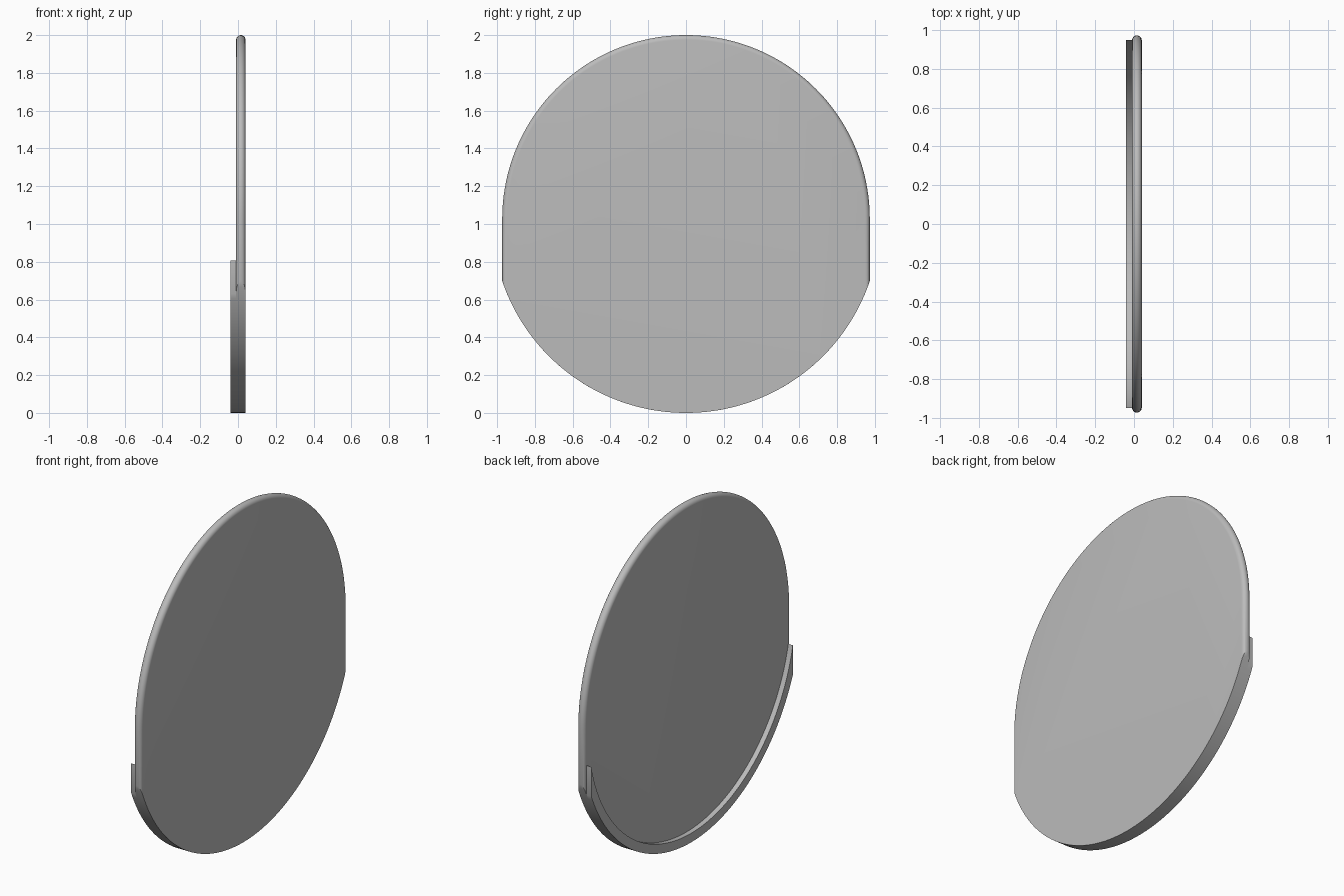
import bpy
import bmesh
from math import sin, cos, acos, pi

if "Cube" in bpy.data.objects:
    bpy.data.objects.remove(bpy.data.objects["Cube"], do_unlink=True)

CENTRE = 1.027      # height of the common arc centre
FOOT_R = 1.027      # lower arc
BODY_R = 0.973      # upper arc, flat sides and inner edge of the lip
EDGE_R = 0.025      # half thickness of the plate
PLATE_X = 0.015     # middle of the plate
LIP_X = (-0.04, -0.01)

grey = bpy.data.materials.new("light grey")
grey.use_nodes = True
colour = (0.5, 0.5, 0.5, 1)
grey.diffuse_color = colour
grey.node_tree.nodes["Principled BSDF"].inputs["Base Color"].default_value = colour


def arc(radius, start, end, steps):
    """Points (y, z) along an arc about the common centre."""
    angles = [start + (end - start) * i / steps for i in range(steps + 1)]
    return [(radius * cos(a), CENTRE + radius * sin(a)) for a in angles]


def finish(bm, name):
    bmesh.ops.recalc_face_normals(bm, faces=bm.faces)
    mesh = bpy.data.meshes.new(name)
    bm.to_mesh(mesh)
    bm.free()
    mesh.materials.append(grey)
    obj = bpy.data.objects.new(name, mesh)
    bpy.context.collection.objects.link(obj)
    bpy.ops.object.select_all(action='DESELECT')
    obj.select_set(True)
    bpy.context.view_layer.objects.active = obj
    bpy.ops.object.shade_smooth_by_angle(angle=pi / 6)
    return obj


def bridge(bm, a, b):
    for i in range(len(a)):
        j = (i + 1) % len(a)
        bm.faces.new((a[i], a[j], b[j], b[i]))


def plate_outline(inset):
    """Round top, straight sides, wider lower arc; only the top and sides inset."""
    r = BODY_R - inset
    corner = acos(r / FOOT_R)
    return arc(r, 0, pi, 96) + arc(FOOT_R, pi + corner, 2 * pi - corner, 80)


# Plate: outlines lofted through its thickness, giving a fully rounded edge
bm = bmesh.new()
rings = []
EDGE_STEPS = 12
for k in range(EDGE_STEPS + 1):
    t = pi * k / EDGE_STEPS
    x = PLATE_X - EDGE_R * cos(t)
    rings.append([bm.verts.new((x, y, z))
                  for y, z in plate_outline(EDGE_R * (1 - sin(t)))])
for a, b in zip(rings, rings[1:]):
    bridge(bm, a, b)
bm.faces.new(rings[0])
bm.faces.new(rings[-1])
finish(bm, "round_plate")

# Lip: curved ledge behind the lower edge, cut off vertically at both ends
bm = bmesh.new()
side = BODY_R - EDGE_R
sections = []
paths = []
for radius in (FOOT_R, BODY_R):
    corner = acos(side / radius)
    paths.append(arc(radius, pi + corner, 2 * pi - corner, 80))
for outer, inner in zip(*paths):
    corners = [(LIP_X[0], outer), (LIP_X[1], outer), (LIP_X[1], inner), (LIP_X[0], inner)]
    sections.append([bm.verts.new((x, *p)) for x, p in corners])
for a, b in zip(sections, sections[1:]):
    bridge(bm, a, b)
bm.faces.new(sections[0])
bm.faces.new(sections[-1])
finish(bm, "lower_lip")
